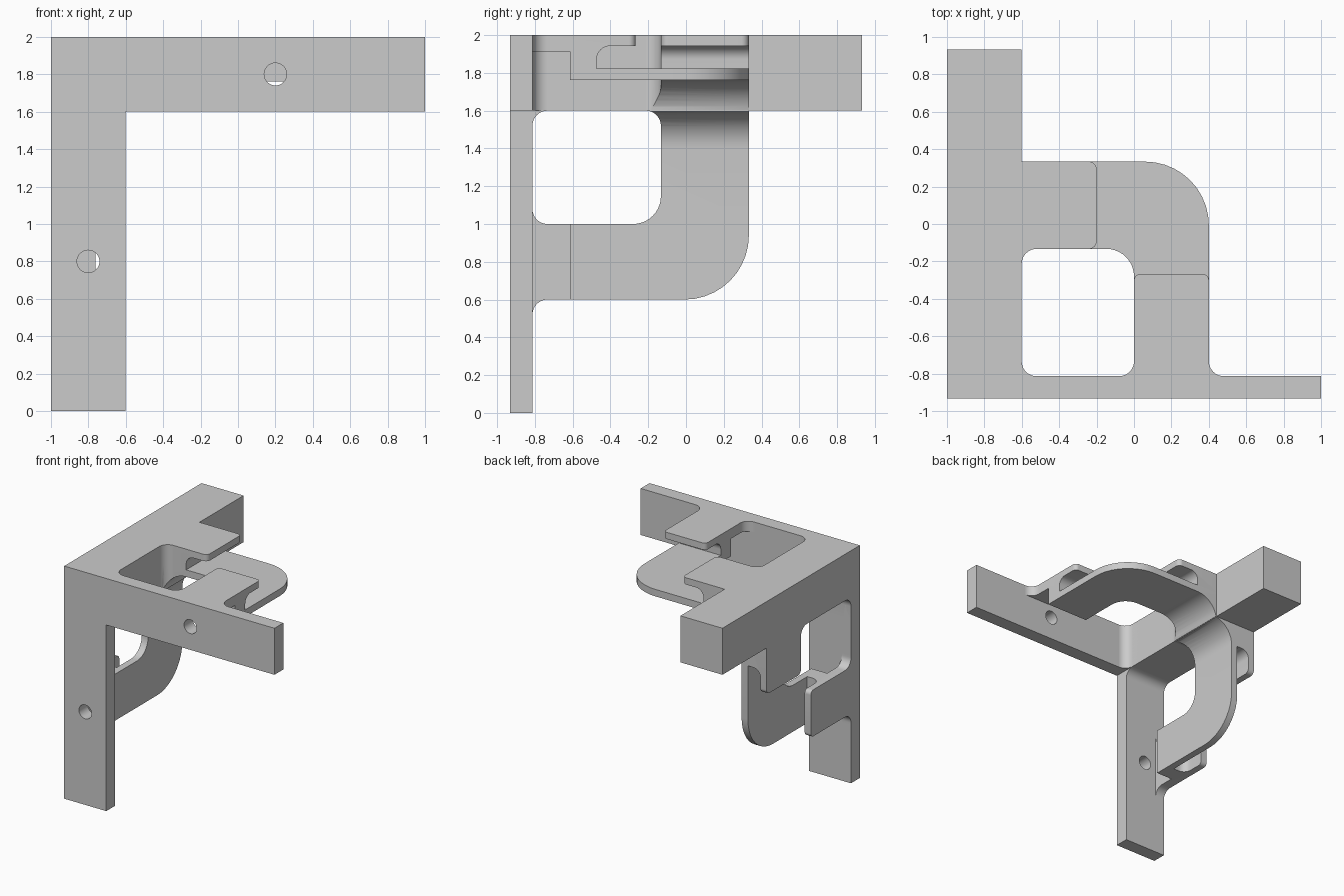
import bpy, bmesh, math
from mathutils import Matrix, Vector

if "Cube" in bpy.data.objects:
    bpy.data.objects.remove(bpy.data.objects["Cube"])

grey = bpy.data.materials.new("light_grey")
grey.use_nodes = True
GREY = (0.6, 0.6, 0.6, 1)
grey.diffuse_color = GREY
grey.node_tree.nodes["Principled BSDF"].inputs["Base Color"].default_value = GREY

# Main levels shared by the parts
BACK, FRONT, WALL = 0.933, -0.933, -0.813
TOP, UNDER = 2.0, 1.6
INNER = -0.6                      # inner face of the side bar
NEAR, FAR = -0.133, 0.333         # width of the guide along y
STEP = -0.613                     # front end of the guide


def rounded(points, steps=10):
    """Outline from (u, v) or (u, v, radius) corners."""
    out = []
    for i, p in enumerate(points):
        c = Vector(p[:2])
        if len(p) == 2:
            out.append(c)
            continue
        a = (Vector(points[i - 1][:2]) - c).normalized()
        b = (Vector(points[(i + 1) % len(points)][:2]) - c).normalized()
        half = a.angle(b) / 2
        centre = c + (a + b).normalized() * p[2] / math.sin(half)
        start = c + a * p[2] / math.tan(half) - centre
        end = c + b * p[2] / math.tan(half) - centre
        sweep = math.pi - 2 * half
        for k in range(steps + 1):
            t = k / steps
            out.append(centre + (start * math.sin((1 - t) * sweep)
                                 + end * math.sin(t * sweep)) / math.sin(sweep))
    return out


def prism(name, points, plane, lo, hi):
    """Extrude an outline lying in the given plane from lo to hi."""
    place = {"xy": lambda u, v, w: (u, v, w),
             "xz": lambda u, v, w: (u, w, v),
             "yz": lambda u, v, w: (w, u, v)}[plane]
    outline = rounded(points)
    bm = bmesh.new()
    rings = [[bm.verts.new(place(p.x, p.y, w)) for p in outline] for w in (lo, hi)]
    for ring in rings:
        bm.faces.new(ring)
    n = len(outline)
    for i in range(n):
        j = (i + 1) % n
        bm.faces.new((rings[0][i], rings[0][j], rings[1][j], rings[1][i]))
    bmesh.ops.recalc_face_normals(bm, faces=bm.faces)
    mesh = bpy.data.meshes.new(name)
    bm.to_mesh(mesh)
    bm.free()
    obj = bpy.data.objects.new(name, mesh)
    bpy.context.collection.objects.link(obj)
    return obj


def combine(obj, tool, operation):
    """Apply a boolean and discard the tool."""
    mod = obj.modifiers.new("shape", "BOOLEAN")
    mod.operation, mod.object, mod.solver = operation, tool, "EXACT"
    graph = bpy.context.evaluated_depsgraph_get()
    mesh = bpy.data.meshes.new_from_object(obj.evaluated_get(graph))
    obj.modifiers.clear()
    obj.data = mesh
    bpy.data.objects.remove(tool)
    return obj


def finish(obj):
    mesh = obj.data
    mesh.materials.clear()
    mesh.materials.append(grey)
    mesh.polygons.foreach_set("use_smooth", [True] * len(mesh.polygons))
    mesh.set_sharp_from_angle(angle=math.radians(30))


def swap_copy(obj, name):
    """Mirror a horizontal part across the diagonal to make the vertical one."""
    twin = bpy.data.objects.new(name, obj.data.copy())
    bpy.context.collection.objects.link(twin)
    twin.data.transform(Matrix(((0, 0, -1, 1), (0, 1, 0, 0),
                                (-1, 0, 0, 1), (0, 0, 0, 1))))
    twin.data.flip_normals()
    finish(twin)


# Front frame: top bar and leg with a screw hole in each
frame = prism("front_frame", [(-1, 0), (INNER, 0), (INNER, UNDER), (1, UNDER),
                              (1, TOP), (-1, TOP)], "xz", FRONT, WALL)
for x, z in ((0.2, 1.8), (-0.8, 0.8)):
    circle = [(x + 0.06 * math.cos(math.tau * k / 40),
               z + 0.06 * math.sin(math.tau * k / 40)) for k in range(40)]
    combine(frame, prism("hole_cutter", circle, "xz", -1.1, -0.7), "DIFFERENCE")
finish(frame)

# Side bar running to the back
finish(prism("side_bar", [(-1, WALL), (INNER, WALL), (INNER, BACK), (-1, BACK)],
             "xy", UNDER, TOP))

# Fillet where the side bar meets the front frame
corner = prism("corner_fillet", [(-0.65, -0.85), (-0.4, -0.85), (-0.4, WALL),
                                 (INNER, WALL, 0.08), (INNER, -0.6), (-0.65, -0.6)],
               "xy", UNDER, TOP)

# Curved guide plate with a fillet below it
guide = prism("guide_plate", [(-0.7, 1.5), (INNER, 1.5), (INNER, 1.762, 0.2),
                              (0.5, 1.762), (0.5, 1.822), (-0.7, 1.822)],
              "xz", -0.9, 0.5)
combine(guide, prism("guide_plan", [(-0.69, -0.3), (INNER, -0.3), (INNER, NEAR, 0.08),
                                    (0, NEAR, 0.147), (0, STEP), (0.4, STEP),
                                    (0.4, FAR, 0.34), (-0.69, FAR)],
                    "xy", UNDER, 1.9), "INTERSECT")

# Hook on the side bar
side_hook = prism("side_hook", [(-0.7, 1.8), (-0.4, 1.8), (-0.4, 1.942, 0.07),
                                (0, 1.942), (0, TOP), (-0.7, TOP)], "xz", -0.5, 0.5)
combine(side_hook, prism("side_hook_plan", [(-0.69, -0.3), (INNER, -0.3),
                                            (INNER, NEAR, 0.08), (-0.2, NEAR, 0.04),
                                            (-0.2, FAR, 0.04), (-0.69, FAR)],
                        "xy", 1.7, 2.1), "INTERSECT")

# Hook on the front bar, stepped to leave a gap behind the screw hole
front_hook = prism("front_hook", [(-0.85, 1.913), (STEP, 1.913), (STEP, 1.77),
                                  (-0.473, 1.77), (-0.473, 1.942, 0.07),
                                  (0, 1.942), (0, TOP), (-0.85, TOP)],
                   "yz", -0.3, 0.7)
combine(front_hook, prism("front_hook_plan", [(0, -0.267, 0.035), (0, WALL, 0.08),
                                              (-0.1, WALL), (-0.1, -0.84),
                                              (0.5, -0.84), (0.5, WALL),
                                              (0.4, WALL, 0.08), (0.4, -0.267, 0.035)],
                         "xy", 1.7, 2.1), "INTERSECT")

# Matching vertical set along the leg
for part in (corner, guide, side_hook, front_hook):
    finish(part)
    swap_copy(part, "lower_" + part.name)
    part.name = "upper_" + part.name
